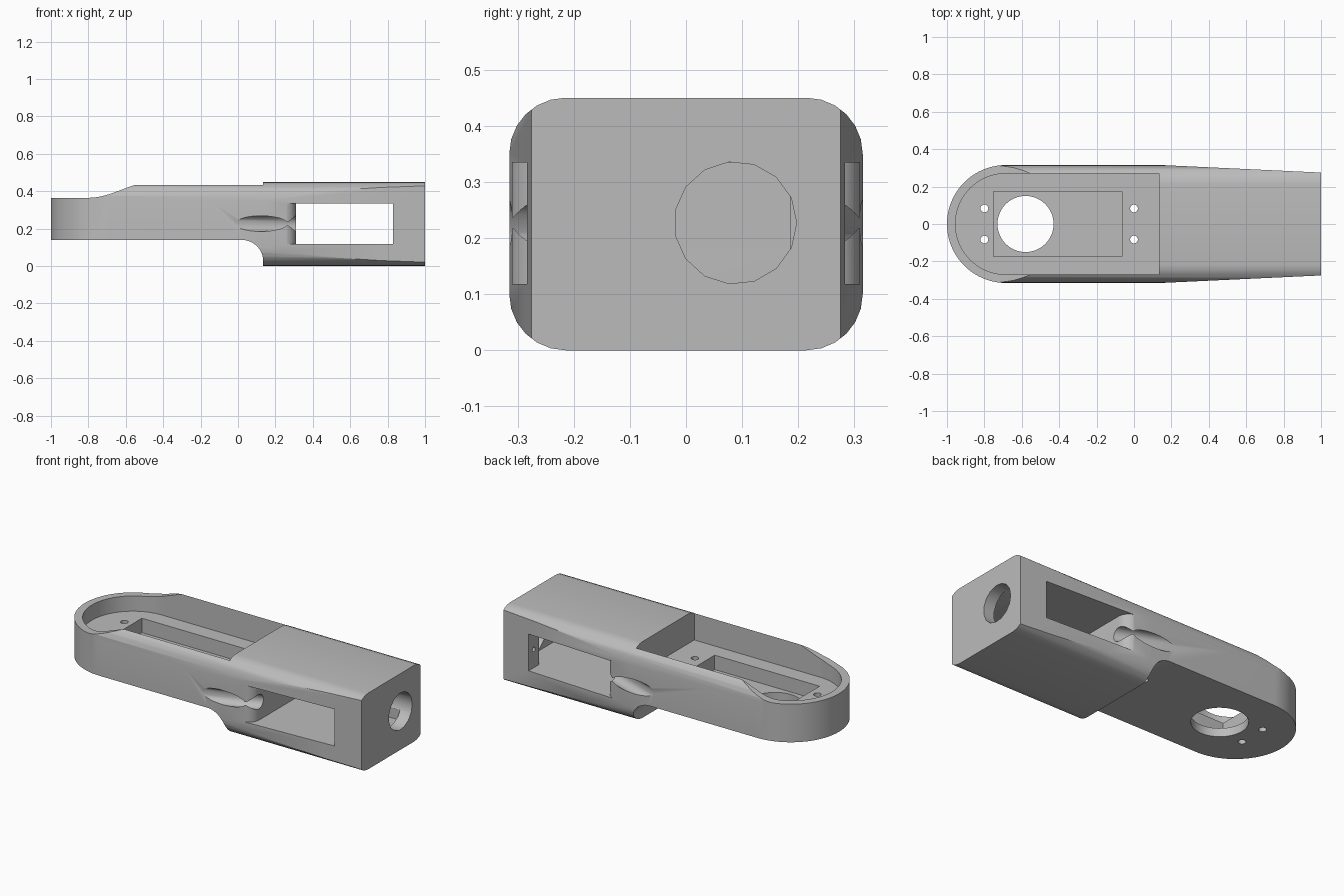
import bpy, bmesh
from math import pi, sin, cos
from mathutils import Vector

if "Cube" in bpy.data.objects:
    bpy.data.objects.remove(bpy.data.objects["Cube"], do_unlink=True)

GREY = (0.5, 0.5, 0.5, 1)
mat = bpy.data.materials.new("plain grey")
mat.use_nodes = True
mat.diffuse_color = GREY
mat.node_tree.nodes["Principled BSDF"].inputs["Base Color"].default_value = GREY


def arc(cx, cy, r, a0, a1, n):
    """Points on an arc, angles in turns."""
    steps = [2 * pi * (a0 + (a1 - a0) * i / n) for i in range(n + 1)]
    return [(cx + r * cos(a), cy + r * sin(a)) for a in steps]


def prism(name, pts, axis, lo, hi):
    """Extrude a flat outline along one axis."""
    place = {"x": lambda p, t: (t, p[0], p[1]),
             "y": lambda p, t: (p[0], t, p[1]),
             "z": lambda p, t: (p[0], p[1], t)}[axis]
    bm = bmesh.new()
    a = [bm.verts.new(place(p, lo)) for p in pts]
    b = [bm.verts.new(place(p, hi)) for p in pts]
    bm.faces.new(a)
    bm.faces.new(b[::-1])
    for i in range(len(pts)):
        j = (i + 1) % len(pts)
        bm.faces.new((a[i], b[i], b[j], a[j]))
    bmesh.ops.recalc_face_normals(bm, faces=bm.faces)
    mesh = bpy.data.meshes.new(name)
    bm.to_mesh(mesh)
    bm.free()
    ob = bpy.data.objects.new(name, mesh)
    mesh.materials.append(mat)
    bpy.context.collection.objects.link(ob)
    return ob


def box(name, x0, x1, y, z0, z1):
    return prism(name, [(x0, -y), (x1, -y), (x1, y), (x0, y)], "z", z0, z1)


def combine(body, tool, operation="DIFFERENCE"):
    """Apply a boolean and discard its tool."""
    mod = body.modifiers.new("cut", "BOOLEAN")
    mod.object, mod.operation, mod.solver = tool, operation, "EXACT"
    bpy.context.view_layer.objects.active = body
    bpy.ops.object.modifier_apply(modifier=mod.name)
    bpy.data.objects.remove(tool, do_unlink=True)


# Body: rounded section, trimmed by the plan outline and the side profile
W, H, R = 0.315, 0.45, 0.1
section = (arc(W - R, H - R, R, 0, 0.25, 6) + arc(R - W, H - R, R, 0.25, 0.5, 6)
           + arc(R - W, R, R, 0.5, 0.75, 6) + arc(W - R, R, R, 0.75, 1, 6))
body = prism("arm_body", section, "x", -1.1, 1)

plan = arc(W - 1, 0, W, 0.25, 0.75, 40)
plan += [(0.15, -W), (1, -0.275), (1.1, -0.27), (1.1, 0.27), (1, 0.275), (0.15, W)]
combine(body, prism("plan", plan, "z", -0.1, 0.6), "INTERSECT")

ease = [(-0.8 + 0.35 * i / 16, 0.365 + 0.0425 * (1 - cos(pi * i / 16))) for i in range(17)]
side = [(-1.2, 0.365)] + ease + [(-0.44, 0.6), (1.2, 0.6), (1.2, -0.1), (0.135, -0.1)]
side += arc(0.02, 0.025, 0.115, 0, 0.25, 12) + [(-1.2, 0.14)]
combine(body, prism("side", side, "y", -0.5, 0.5), "INTERSECT")

# Upper tray with a round end, deeper motor pocket, floor openings
tray = arc(W - 1, 0, 0.27, 0.25, 0.75, 40) + [(0.135, -0.27), (0.135, 0.27)]
combine(body, prism("tray", tray, "z", 0.275, 0.6))
combine(body, box("pocket", -0.75, -0.065, 0.175, 0.19, 0.4))
combine(body, prism("shaft_hole", arc(-0.58, 0, 0.15, 0, 47 / 48, 47), "z", 0, 0.4))
for x in (-0.8, 0):
    for y in (-0.083, 0.083):
        hole = arc(x, y, 0.021, 0, 15 / 16, 15)
        combine(body, prism("screw_hole", hole, "z", 0, 0.5))

# Side-to-side window with flared inner edges
flare = [(0.24, 0.4)] + arc(0.24, 0.243, 0.07, 0.24, 0, 10)
window = [(0.83, 0.4)] + flare + [(x, -y) for x, y in flare[::-1]] + [(0.83, -0.4)]
combine(body, prism("window", window, "z", 0.118, 0.335))
combine(body, box("inner_recess", 0.8, 0.93, 0.185, 0.118, 0.335))

# Cable grooves sloping into the window, and small jamb holes
for s in (-1, 1):
    start, end = Vector((-0.1, s * 0.389, 0)), Vector((0.36, s * 0.233, 0))
    path = end - start
    groove = prism("groove", arc(0, 0, 0.042, 0, 31 / 32, 31), "x", 0, path.length)
    groove.rotation_euler.z = path.to_2d().angle_signed(Vector((1, 0)))
    groove.location = start + Vector((0, 0, 0.227))
    bpy.context.view_layer.update()
    combine(body, groove)
    jamb = arc(s * 0.235, 0.227, 0.014, 0, 11 / 12, 11)
    combine(body, prism("jamb_hole", jamb, "x", 0.8, 0.9))

# Round opening in the end wall
combine(body, prism("end_hole", arc(0.088, 0.227, 0.109, 0, 14 / 15, 14), "x", 0.85, 1.1))

bpy.ops.object.select_all(action="DESELECT")
body.select_set(True)
bpy.context.view_layer.objects.active = body
bpy.ops.object.shade_smooth_by_angle(angle=0.5)
